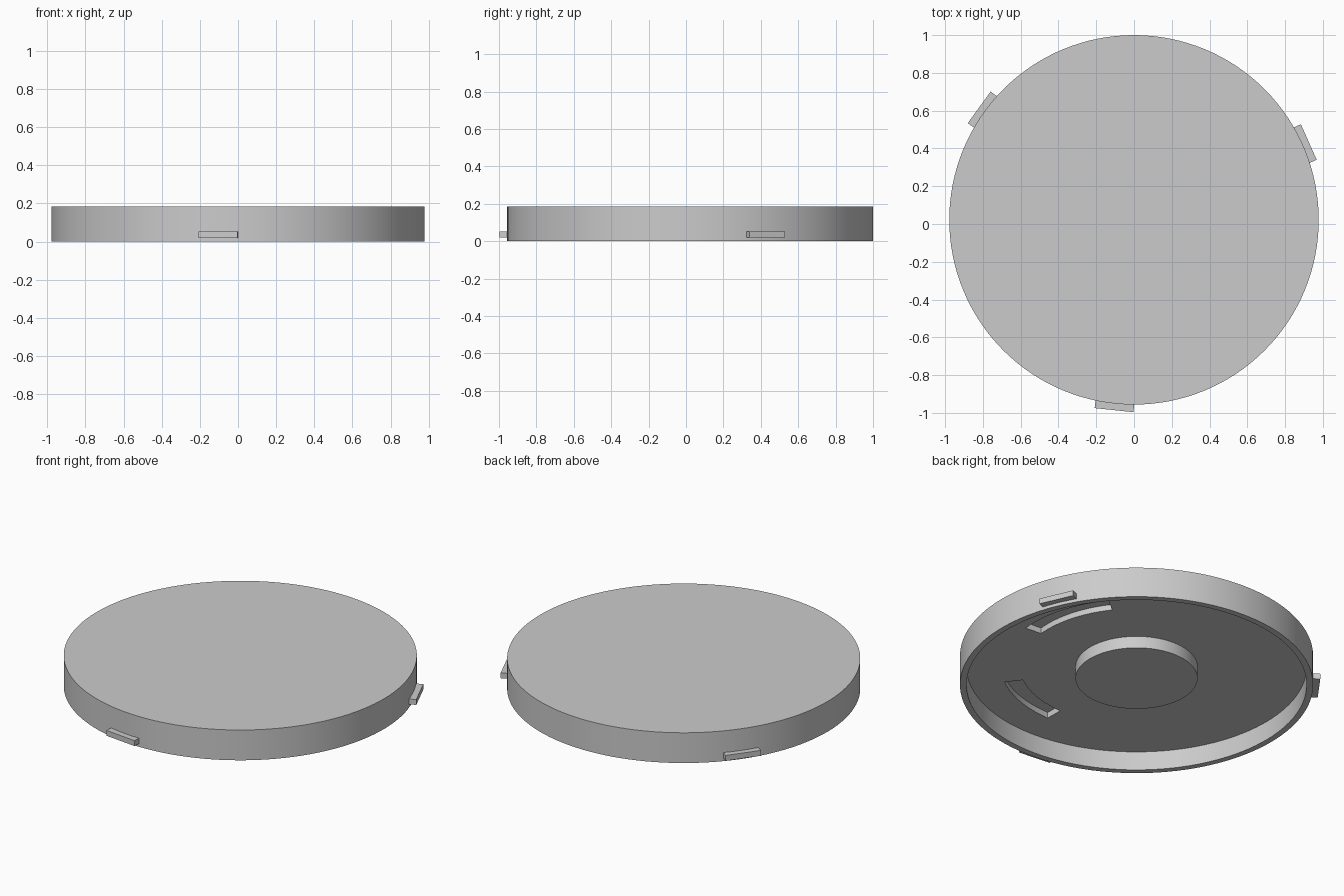
import bpy, bmesh
from math import cos, sin, radians, tau

if "Cube" in bpy.data.objects:
    bpy.data.objects.remove(bpy.data.objects["Cube"])

CY = 0.022          # disc axis offset along y
SEG = 128

grey = bpy.data.materials.new("light grey")
grey.diffuse_color = (0.6, 0.6, 0.6, 1)
grey.use_nodes = True
grey.node_tree.nodes["Principled BSDF"].inputs["Base Color"].default_value = grey.diffuse_color


def finish(name, bm, smooth=False):
    bmesh.ops.recalc_face_normals(bm, faces=bm.faces[:])
    mesh = bpy.data.meshes.new(name)
    bm.to_mesh(mesh)
    bm.free()
    obj = bpy.data.objects.new(name, mesh)
    bpy.context.collection.objects.link(obj)
    obj.location.y = CY
    mesh.materials.append(grey)
    if smooth:
        smooth_edges(obj)
    return obj


def smooth_edges(obj):
    bpy.ops.object.select_all(action='DESELECT')
    obj.select_set(True)
    bpy.context.view_layer.objects.active = obj
    bpy.ops.object.shade_smooth_by_angle(angle=radians(30))


def lathe(name, profile):
    """Revolve (radius, z) points and cap the first and last ring."""
    bm = bmesh.new()
    rings = [[bm.verts.new((r * cos(tau * i / SEG), r * sin(tau * i / SEG), z))
              for i in range(SEG)] for r, z in profile]
    for a, b in zip(rings, rings[1:]):
        for i in range(SEG):
            j = (i + 1) % SEG
            bm.faces.new((a[i], a[j], b[j], b[i]))
    bm.faces.new(rings[0])
    bm.faces.new(rings[-1])
    return finish(name, bm)


def arc_block(name, r0, r1, a0, a1, z0, z1, steps=20):
    """Curved block between two radii and two angles (degrees)."""
    bm = bmesh.new()
    angles = [radians(a0 + (a1 - a0) * i / steps) for i in range(steps + 1)]
    outline = [(r1 * cos(a), r1 * sin(a)) for a in angles]
    outline += [(r0 * cos(a), r0 * sin(a)) for a in reversed(angles)]
    face = bm.faces.new([bm.verts.new((x, y, z0)) for x, y in outline])
    ext = bmesh.ops.extrude_face_region(bm, geom=[face])
    for v in ext["geom"]:
        if isinstance(v, bmesh.types.BMVert):
            v.co.z = z1
    return finish(name, bm)


# Lid: thin rim around a recessed underside, with a central boss
lid = lathe("lid", [(0.978, 0.185), (0.978, 0), (0.942, 0), (0.942, 0.115),
                    (0.338, 0.115), (0.338, 0.042)])

# Two curved pockets sunk into the underside
for start, end in ((-5, 38), (-89, -53)):
    cutter = arc_block("pocket_cutter", 0.645, 0.75, start, end, 0.08, 0.15)
    cutter.hide_render = True
    mod = lid.modifiers.new("pocket", 'BOOLEAN')
    mod.operation = 'DIFFERENCE'
    mod.solver = 'EXACT'
    mod.object = cutter
    bpy.context.view_layer.update()
    bpy.context.view_layer.objects.active = lid
    bpy.ops.object.modifier_apply(modifier=mod.name)
    bpy.data.objects.remove(cutter)
smooth_edges(lid)

# Three locking tabs around the rim
for n, angle in enumerate((24, 144, 264), 1):
    bm = bmesh.new()
    bmesh.ops.create_cube(bm, size=1)
    for v in bm.verts:
        v.co = (0.9865 + v.co.x * 0.053, v.co.y * 0.206, 0.036 + v.co.z * 0.033)
    tab = finish(f"locking_tab_{n}", bm)
    tab.rotation_euler.z = radians(angle)
